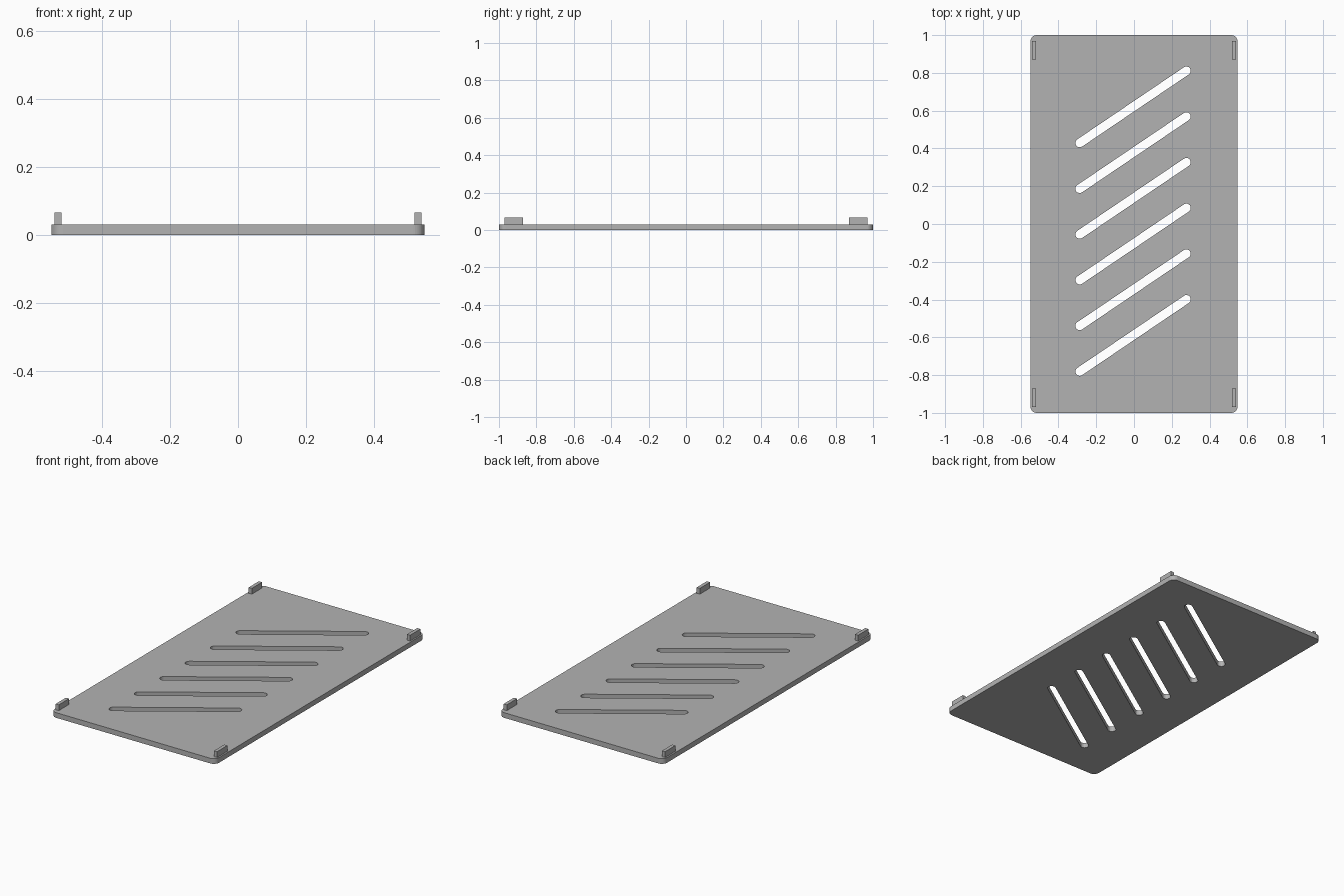
import bpy
import bmesh
from math import pi, cos, sin
from mathutils import Vector

cube = bpy.data.objects.get("Cube")
if cube:
    bpy.data.objects.remove(cube)

HALF_X, HALF_Y, THICK = 0.549, 1.0, 0.031
CORNER, SLOT_R, STEPS = 0.035, 0.023, 8

grey = bpy.data.materials.new("plain grey")
grey.use_nodes = True
colour = (0.45, 0.45, 0.45, 1)
grey.diffuse_color = colour
grey.node_tree.nodes["Principled BSDF"].inputs["Base Color"].default_value = colour


def arc(centre, radius, start, sweep):
    """Points along a circular arc."""
    angles = [start + sweep * i / STEPS for i in range(STEPS + 1)]
    return [Vector((centre[0] + radius * cos(a), centre[1] + radius * sin(a))) for a in angles]


def add_outline(curve, points):
    """Closed straight-segment outline in a flat curve."""
    spline = curve.splines.new('POLY')
    spline.points.add(len(points) - 1)
    for p, co in zip(spline.points, points):
        p.co = (co.x, co.y, 0, 1)
    spline.use_cyclic_u = True


# Rounded panel outline
curve = bpy.data.curves.new("panel_outline", 'CURVE')
curve.dimensions = '2D'
curve.fill_mode = 'BOTH'
curve.extrude = THICK / 2
outline = []
for i, (sx, sy) in enumerate([(1, 1), (-1, 1), (-1, -1), (1, -1)]):
    centre = (sx * (HALF_X - CORNER), sy * (HALF_Y - CORNER))
    outline += arc(centre, CORNER, i * pi / 2, pi / 2)
add_outline(curve, outline)

# Six slanted slots with round ends
along = Vector((0.565, 0.382))
tilt = math_angle = along.to_3d().to_2d().angle_signed(Vector((1, 0)))
for i in range(6):
    middle = Vector((-0.005, 0.62 - 0.242 * i))
    slot = arc(middle + along / 2, SLOT_R, tilt - pi / 2, pi)
    slot += arc(middle - along / 2, SLOT_R, tilt + pi / 2, pi)
    add_outline(curve, slot)

# Turn the filled outline into a solid mesh
source = bpy.data.objects.new("panel_source", curve)
bpy.context.collection.objects.link(source)
graph = bpy.context.evaluated_depsgraph_get()
mesh = bpy.data.meshes.new_from_object(source.evaluated_get(graph))
bpy.data.objects.remove(source)
bm = bmesh.new()
bm.from_mesh(mesh)
bmesh.ops.remove_doubles(bm, verts=bm.verts, dist=0.0001)
bmesh.ops.recalc_face_normals(bm, faces=bm.faces)
bmesh.ops.translate(bm, verts=bm.verts, vec=(0, 0, THICK / 2))
for face in bm.faces:
    face.smooth = False
bm.to_mesh(mesh)
bm.free()
mesh.materials.clear()
mesh.materials.append(grey)
panel = bpy.data.objects.new("slotted_panel", mesh)
bpy.context.collection.objects.link(panel)

# Upright clip tab near each corner
for side, sx in (("left", 1), ("right", -1)):
    for end, sy in (("front", -1), ("back", 1)):
        bpy.ops.mesh.primitive_cube_add(size=1, location=(sx * 0.529, sy * 0.921, 0.046))
        tab = bpy.context.object
        tab.name = f"{end}_{side}_tab"
        tab.scale = (0.021, 0.098, 0.04)
        tab.data.materials.append(grey)
